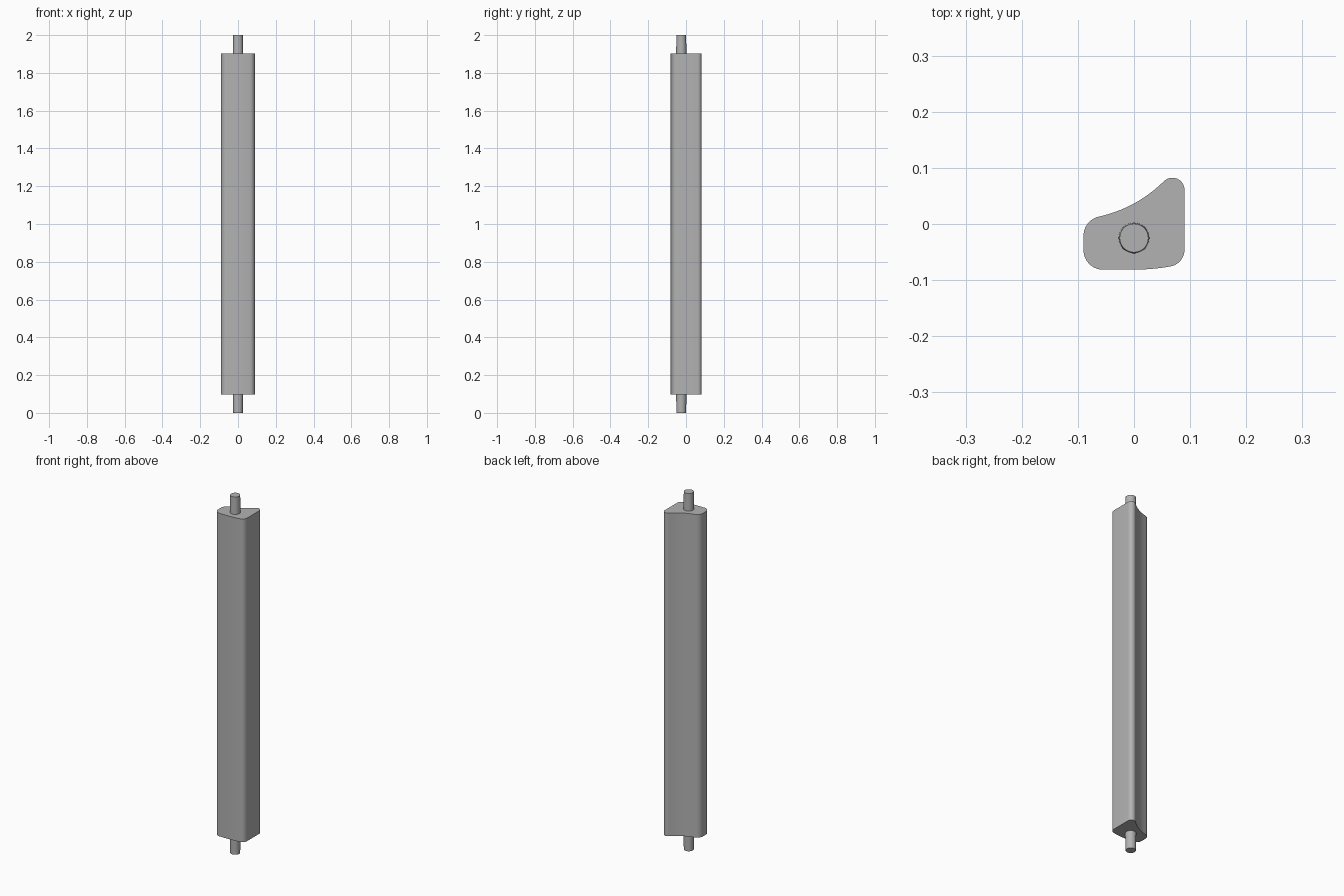
import bpy, bmesh, math
from mathutils import Vector

cube = bpy.data.objects.get("Cube")
if cube:
    bpy.data.objects.remove(cube, do_unlink=True)

grey = bpy.data.materials.new("plain grey")
grey.use_nodes = True
colour = (0.45, 0.45, 0.45, 1)
grey.diffuse_color = colour
grey.node_tree.nodes["Principled BSDF"].inputs["Base Color"].default_value = colour


def arc(cx, cy, r, start, end, n=10):
    angles = [math.radians(start + (end - start) * i / n) for i in range(n + 1)]
    return [Vector((cx + r * math.cos(a), cy + r * math.sin(a))) for a in angles]


def bend(a, control, b, n=12):
    """Interior points of a quadratic curve from a to b."""
    c = Vector(control)
    return [a * (1 - t) ** 2 + c * 2 * t * (1 - t) + b * t * t
            for t in (i / n for i in range(1, n))]


def finish(name, bm):
    bmesh.ops.recalc_face_normals(bm, faces=bm.faces)
    mesh = bpy.data.meshes.new(name)
    bm.to_mesh(mesh)
    bm.free()
    mesh.materials.append(grey)
    obj = bpy.data.objects.new(name, mesh)
    bpy.context.collection.objects.link(obj)
    bpy.ops.object.select_all(action='DESELECT')
    obj.select_set(True)
    bpy.context.view_layer.objects.active = obj
    bpy.ops.object.shade_smooth_by_angle(angle=math.radians(40))
    return obj


# Cross-section: rounded corners, a concave back and a slightly bowed front
tip = arc(0.0685, 0.061, 0.0215, 0, 135)
back_corner = arc(-0.055, -0.021, 0.035, 103, 180)
front_corner = arc(-0.055, -0.0465, 0.035, 180, 270)
side_corner = arc(0.06, -0.046, 0.03, -80, 0)
bow_start = Vector((0, front_corner[-1].y))
profile = (tip + bend(tip[-1], (0.004, 0.028), back_corner[0]) + back_corner
           + front_corner + [bow_start]
           + bend(bow_start, (0.035, -0.081), side_corner[0]) + side_corner)

# Long extruded body
bottom, top = 0.097, 1.903
bm = bmesh.new()
base = bm.faces.new([bm.verts.new((p.x, p.y, bottom)) for p in profile])
extruded = bmesh.ops.extrude_face_region(bm, geom=[base], use_keep_orig=True)
bmesh.ops.translate(bm, vec=(0, 0, top - bottom),
                    verts=[v for v in extruded["geom"] if isinstance(v, bmesh.types.BMVert)])
finish("body", bm)

# Slightly tapered pin at each end
for name, root, end in (("top_pin", top, 2.0), ("bottom_pin", bottom, 0.0)):
    bm = bmesh.new()
    bmesh.ops.create_cone(bm, cap_ends=True, segments=48, radius1=0.0273,
                          radius2=0.0255, depth=abs(end - root))
    if end < root:
        bmesh.ops.scale(bm, vec=(1, 1, -1), verts=bm.verts)
    bmesh.ops.translate(bm, vec=(0, -0.025, (root + end) / 2), verts=bm.verts)
    finish(name, bm)
